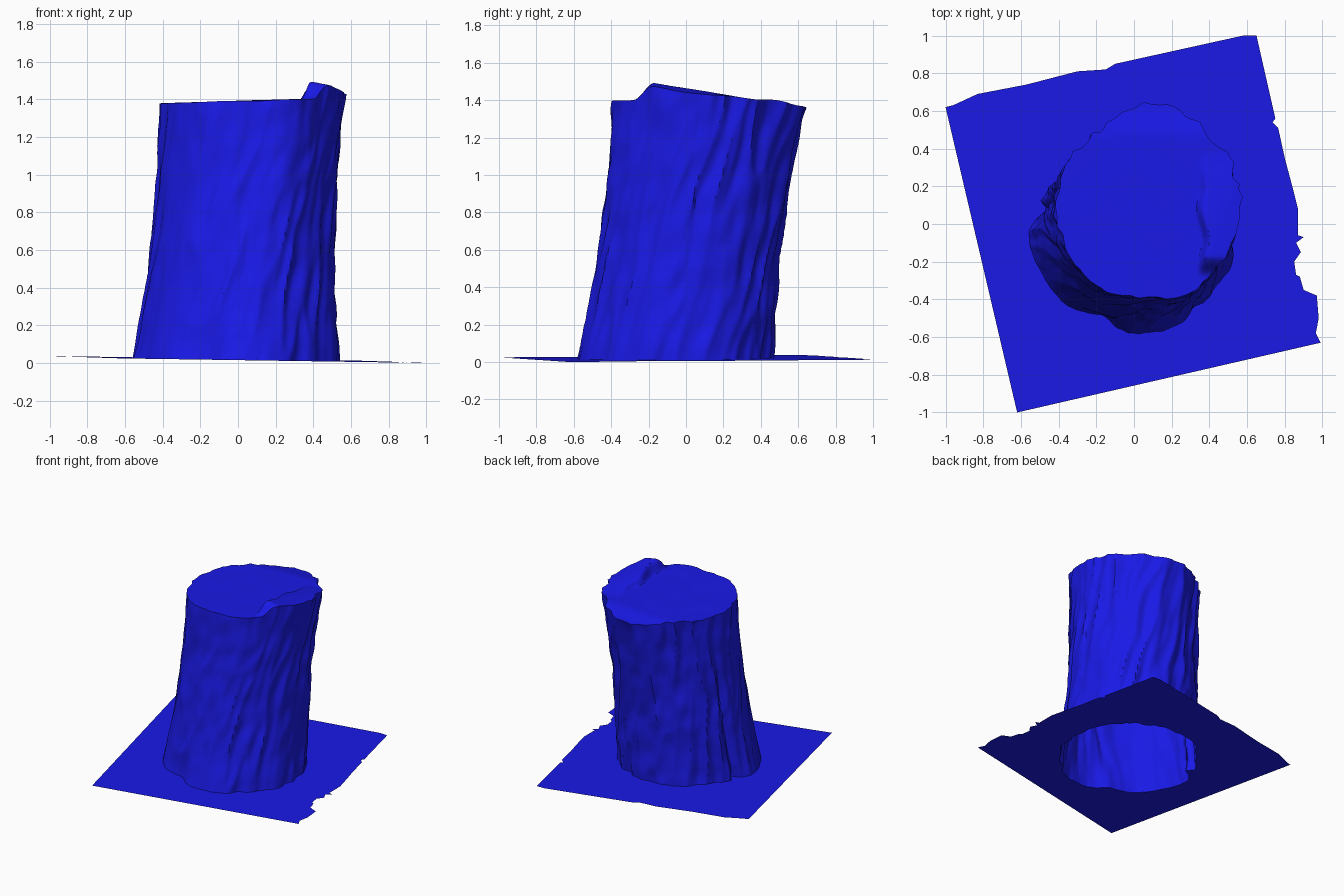
import bpy, bmesh, math
from mathutils import Vector, noise

if "Cube" in bpy.data.objects:
    bpy.data.objects.remove(bpy.data.objects["Cube"])

SIDES, LEVELS, CAP_RINGS = 240, 90, 40

# Trunk outlines: radius every 22.5 degrees, counter-clockwise from +x
BASE_C, BASE_R = (0.0, -0.05), [.53, .53, .53, .52, .51, .51, .50, .51, .55, .53, .52, .48, .52, .53, .51, .53]
MID_C, MID_R = (0.03, 0.035), [.48, .49, .49, .49, .48, .46, .46, .48, .48, .48, .485, .485, .48, .50, .48, .48]
TOP_C, TOP_R = (0.08, 0.12), [.48, .48, .48, .50, .52, .47, .455, .48, .49, .50, .515, .52, .50, .525, .50, .48]

# Ground sheet outline, torn along the right and back edges
SHEET = [(-1, .62), (-.96, .63), (-.83, .69), (-.57, .74), (-.3, .81), (-.15, .82), (-.1, .85),
         (.58, 1), (.65, 1), (.75, .56), (.735, .54), (.765, .51), (.8, .35), (.84, .2), (.87, .08),
         (.87, -.06), (.9, -.07), (.86, -.1), (.885, -.15), (.85, -.2), (.86, -.27), (.88, -.28),
         (.9, -.35), (.97, -.38), (.98, -.5), (.965, -.58), (.99, -.63), (-.62, -1)]

blue = bpy.data.materials.new("blue")
blue.diffuse_color = (0.01, 0.01, 0.8, 1)
blue.use_nodes = True
blue.node_tree.nodes["Principled BSDF"].inputs["Base Color"].default_value = blue.diffuse_color


def smooth(a, b, x):
    t = max(0, min(1, (x - a) / (b - a)))
    return t * t * (3 - 2 * t)


def loop_radius(values, a):
    """Smooth interpolation around a closed list of radii."""
    n = len(values)
    u = (a / math.tau * n) % n
    i, f = int(u), u % 1
    p0, p1, p2, p3 = (values[(i + k) % n] for k in (-1, 0, 1, 2))
    return p1 + 0.5 * f * (p2 - p0 + f * (2 * p0 - 5 * p1 + 4 * p2 - p3 + f * (3 * (p1 - p2) + p3 - p0)))


def ground_z(x, y):
    return 0.019 - 0.016 * x + 0.004 * y


def top_z(x, y):
    """Slightly tilted saw cut with a raised splinter on the right."""
    z = 1.39 + 0.03 * x - 0.03 * smooth(0.45, 0.65, y)
    chip = smooth(0.345, 0.385, x + 0.04 * noise.noise((0, y * 6, 3)))
    chip *= smooth(-0.28, -0.17, y) * (1 - max(0, min(1, (y + 0.17) / 0.55)))
    z += chip * (0.09 - 0.25 * max(0, x - 0.4))
    return z + 0.004 * noise.noise((x * 5, y * 5, 0))


def bark(a, t):
    """Long leaning ridges and grooves, calmer on the front left."""
    b = a - 0.45 * t + 0.12 * noise.noise((a, t * 3, 9))
    c, s = math.cos(b), math.sin(b)
    ridge = 0.5 - abs(noise.noise((c * 4, s * 4, t * 2.2))) * 2
    fine = noise.noise((c * 10, s * 10, t * 5))
    lumps = noise.noise((c * 5, s * 5, t * 9 + 4))
    calm = 1 - 0.6 * math.exp(-((a - math.radians(215)) / 0.5) ** 2)
    cleft = 0.07 * (1 - t) * math.exp(-((a - math.radians(166)) / 0.06) ** 2)
    return calm * (0.022 * ridge + 0.009 * fine + 0.010 * lumps) - cleft


def trunk_point(a, t):
    w = (2 * (t - .5) * (t - 1), 4 * t * (1 - t), 2 * t * (t - .5))
    cx, cy = (sum(k * c[i] for k, c in zip(w, (BASE_C, MID_C, TOP_C))) for i in (0, 1))
    r = sum(k * loop_radius(v, a) for k, v in zip(w, (BASE_R, MID_R, TOP_R))) + bark(a, t)
    x, y = cx + r * math.cos(a), cy + r * math.sin(a)
    z0 = ground_z(x, y)
    return Vector((x, y, z0 + t * (top_z(x, y) - z0)))


def finish(bm, name, angle):
    me = bpy.data.meshes.new(name)
    bm.to_mesh(me)
    bm.free()
    me.materials.append(blue)
    ob = bpy.data.objects.new(name, me)
    bpy.context.collection.objects.link(ob)
    bpy.ops.object.select_all(action='DESELECT')
    ob.select_set(True)
    bpy.context.view_layer.objects.active = ob
    bpy.ops.object.shade_smooth_by_angle(angle=math.radians(angle))


# Trunk: bark wall, open underneath, closed by the cut top
angles = [math.tau * i / SIDES for i in range(SIDES)]
rows = [[trunk_point(a, j / LEVELS) for a in angles] for j in range(LEVELS + 1)]
base_ring = rows[0]
rim = rows[-1]
centre = Vector((TOP_C[0], TOP_C[1], 0))
for k in range(1, CAP_RINGS):
    row = []
    for p in rim:
        q = centre.lerp(p, 1 - k / CAP_RINGS)
        row.append(Vector((q.x, q.y, top_z(q.x, q.y))))
    rows.append(row)

bm = bmesh.new()
grid = [[bm.verts.new(p) for p in row] for row in rows]
for lo, hi in zip(grid, grid[1:]):
    for i in range(SIDES):
        n = (i + 1) % SIDES
        bm.faces.new((lo[i], lo[n], hi[n], hi[i]))
mid = bm.verts.new((TOP_C[0], TOP_C[1], top_z(*TOP_C)))
for i in range(SIDES):
    bm.faces.new((grid[-1][i], grid[-1][(i + 1) % SIDES], mid))
finish(bm, "trunk", 40)

# Ground sheet with a hole where the trunk stands
bm = bmesh.new()
edges = []
for loop in ([(x, y, ground_z(x, y)) for x, y in SHEET], base_ring):
    vs = [bm.verts.new(p) for p in loop]
    edges += [bm.edges.new((vs[i - 1], vs[i])) for i in range(len(vs))]
bmesh.ops.triangle_fill(bm, edges=edges, use_beauty=True, normal=(0, 0, 1))
for f in bm.faces:
    f.normal_update()
    if f.normal.z < 0:
        f.normal_flip()
finish(bm, "ground_sheet", 30)
